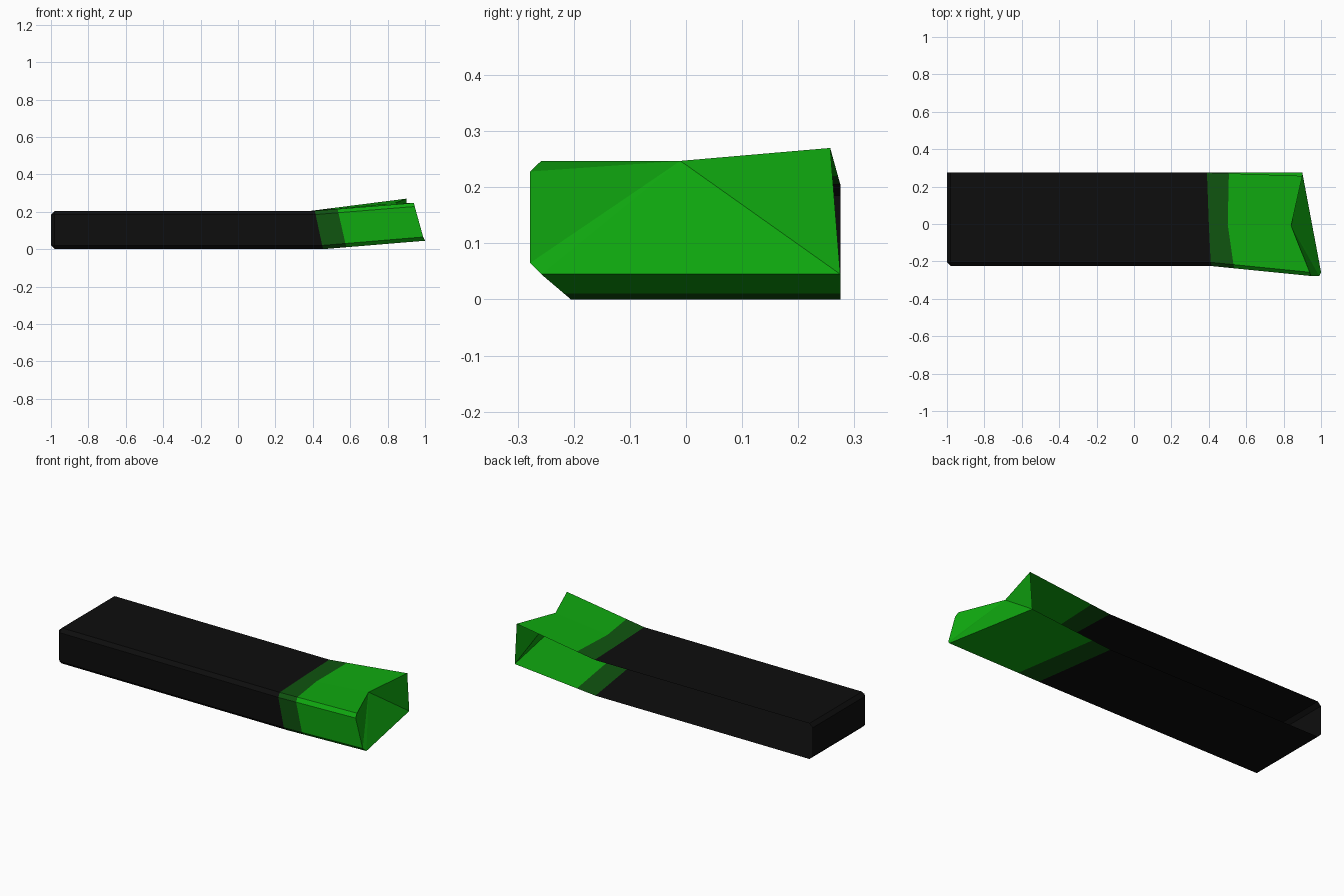
import bpy, bmesh
from mathutils import Vector

cube = bpy.data.objects.get("Cube")
if cube:
    bpy.data.objects.remove(cube, do_unlink=True)


def make_material(name, colour):
    mat = bpy.data.materials.new(name)
    mat.use_nodes = True
    mat.diffuse_color = (*colour, 1)
    bsdf = mat.node_tree.nodes["Principled BSDF"]
    bsdf.inputs["Base Color"].default_value = (*colour, 1)
    bsdf.inputs["Roughness"].default_value = 0.6
    return mat


black = make_material("black", (0.004, 0.004, 0.004))
dark_green = make_material("dark green", (0.005, 0.09, 0.005))
green = make_material("bright green", (0.005, 0.4, 0.005))

# Slanted section where the bar ends, from the open back edge over the top and under
bar_end = [Vector(p) for p in (
    (0.39, 0.275, 0.205), (0.40, 0.0, 0.205), (0.41, -0.205, 0.205),
    (0.415, -0.225, 0.185), (0.45, -0.225, 0.02), (0.455, -0.205, 0), (0.385, 0.275, 0))]

# Flared, notched section at the tip
tip = [Vector(p) for p in (
    (0.9, 0.257, 0.27), (0.84, -0.01, 0.247), (0.94, -0.258, 0.247),
    (0.945, -0.278, 0.228), (0.99, -0.278, 0.065), (1.0, -0.258, 0.045), (0.9, 0.275, 0.045))]

# Far end of the bar, with a small chamfer around the end face
CHAMFER = 0.02
bar_start = [Vector((-1 + CHAMFER, p.y, p.z)) for p in bar_end]
end_face = [Vector((-1, max(p.y, -0.225 + CHAMFER),
                    min(max(p.z, CHAMFER), 0.205 - CHAMFER))) for p in bar_end]
band_end = [a.lerp(b, 0.23) for a, b in zip(bar_end, tip)]


def loft(name, rings, mat, cap_first=False, cap_last=False):
    """Skin open rings; the back side stays open."""
    bm = bmesh.new()
    rows = [[bm.verts.new(p) for p in ring] for ring in rings]
    for a, b in zip(rows, rows[1:]):
        for i in range(len(a) - 1):
            bm.faces.new((a[i], a[i + 1], b[i + 1], b[i]))
    # Caps fan out from the middle of the top edge
    for row, wanted in ((rows[0][::-1], cap_first), (rows[-1], cap_last)):
        if wanted:
            n = len(row)
            hub = 1 if row is rows[-1] else n - 2
            for k in range(1, n - 1):
                bm.faces.new((row[hub], row[(hub + k) % n], row[(hub + k + 1) % n]))
    bmesh.ops.remove_doubles(bm, verts=bm.verts[:], dist=0.0001)
    bmesh.ops.recalc_face_normals(bm, faces=bm.faces[:])
    # Turn the skin outward if its front wall points inward
    front = min(bm.faces, key=lambda f: f.calc_center_median().y)
    if front.normal.y > 0:
        bmesh.ops.reverse_faces(bm, faces=bm.faces[:])
    mesh = bpy.data.meshes.new(name)
    bm.to_mesh(mesh)
    bm.free()
    mesh.materials.append(mat)
    obj = bpy.data.objects.new(name, mesh)
    bpy.context.collection.objects.link(obj)
    return obj


loft("bar", [end_face, bar_start, bar_end], black, cap_first=True)
loft("band", [bar_end, band_end], dark_green)
loft("flared_tip", [band_end, tip], green, cap_last=True)
